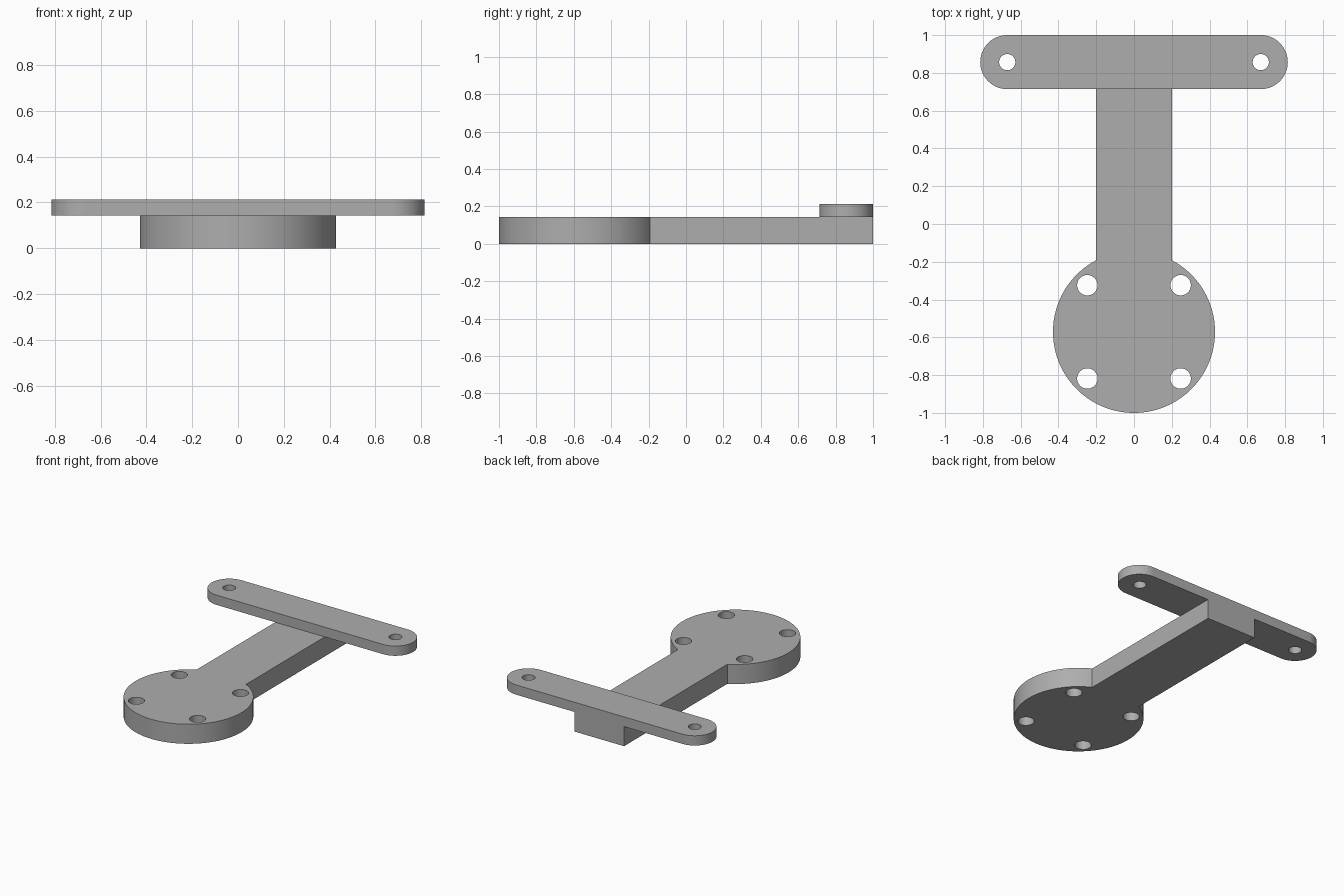
import bpy, bmesh
from math import sin, cos, pi, radians, asin

cube = bpy.data.objects.get("Cube")
if cube:
    bpy.data.objects.remove(cube, do_unlink=True)

grey = bpy.data.materials.new("plain grey")
grey.use_nodes = True
colour = (0.42, 0.42, 0.42, 1)
grey.diffuse_color = colour
grey.node_tree.nodes["Principled BSDF"].inputs["Base Color"].default_value = colour


def arc(cx, cy, r, start, end, steps):
    return [(cx + r * cos(start + (end - start) * i / steps),
             cy + r * sin(start + (end - start) * i / steps)) for i in range(steps + 1)]


def hole(cx, cy, r):
    return arc(cx, cy, r, 0, 2 * pi, 48)[:-1]


def plate(name, outline, holes, z0, z1):
    """Fill an outline with holes and extrude it upwards."""
    bm = bmesh.new()
    edges = []
    for loop in [outline] + holes:
        verts = [bm.verts.new((x, y, z0)) for x, y in loop]
        edges += [bm.edges.new((v, verts[i - 1])) for i, v in enumerate(verts)]
    bmesh.ops.triangle_fill(bm, use_beauty=True, edges=edges, normal=(0, 0, 1))
    top = bmesh.ops.extrude_face_region(bm, geom=bm.faces[:], use_keep_orig=True)
    for v in top["geom"]:
        if isinstance(v, bmesh.types.BMVert):
            v.co.z = z1
    bmesh.ops.recalc_face_normals(bm, faces=bm.faces[:])
    mesh = bpy.data.meshes.new(name)
    bm.to_mesh(mesh)
    bm.free()
    mesh.materials.append(grey)
    obj = bpy.data.objects.new(name, mesh)
    bpy.context.collection.objects.link(obj)
    bpy.ops.object.select_all(action='DESELECT')
    obj.select_set(True)
    bpy.context.view_layer.objects.active = obj
    bpy.ops.object.shade_smooth_by_angle(angle=radians(30))
    return obj


# Round base and straight arm as one plate
disc_y, disc_r, arm_w, base_h = -0.571, 0.429, 0.2, 0.143
neck = asin(arm_w / disc_r)
base_outline = arc(0, disc_y, disc_r, pi / 2 + neck, 5 * pi / 2 - neck, 96)
base_outline += [(arm_w, 1), (-arm_w, 1)]
base_holes = [hole(sx * 0.247, disc_y + sy * 0.247, 0.054)
              for sx in (-1, 1) for sy in (-1, 1)]
plate("base_and_arm", base_outline, base_holes, 0, base_h)

# Rounded crossbar resting on the arm's far end
bar_x, bar_y, bar_r = 0.671, 0.857, 0.143
bar_outline = arc(bar_x, bar_y, bar_r, -pi / 2, pi / 2, 48)
bar_outline += arc(-bar_x, bar_y, bar_r, pi / 2, 3 * pi / 2, 48)
bar_holes = [hole(s * bar_x, bar_y, 0.043) for s in (-1, 1)]
plate("crossbar", bar_outline, bar_holes, base_h, 0.214)
